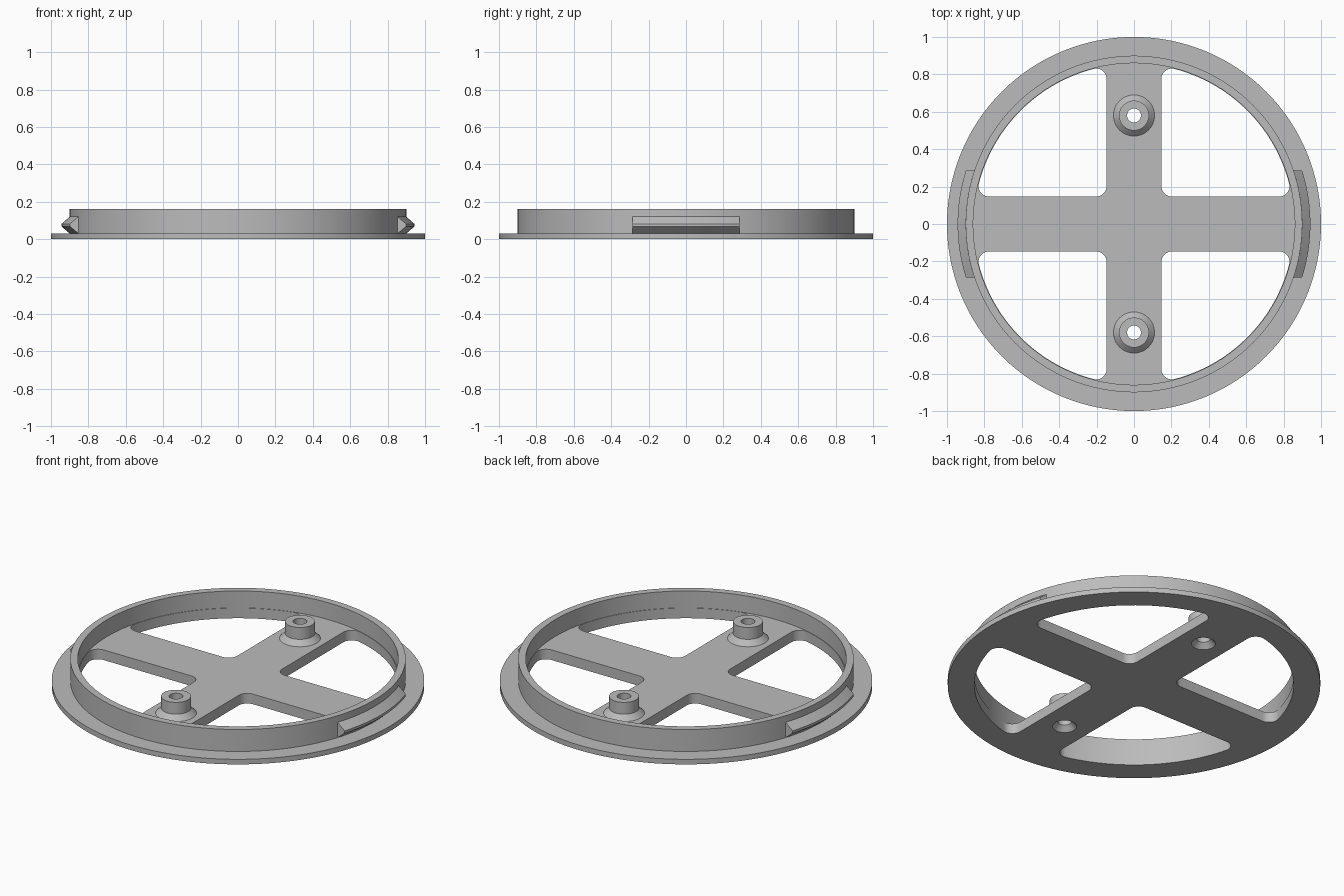
import bpy, bmesh
from math import sin, cos, asin, sqrt, atan2, pi, radians
from mathutils import Matrix, Vector

cube = bpy.data.objects.get("Cube")
if cube:
    bpy.data.objects.remove(cube)

grey = bpy.data.materials.new("light_grey")
grey.use_nodes = True
grey.diffuse_color = (0.5, 0.5, 0.5, 1)
grey.node_tree.nodes["Principled BSDF"].inputs["Base Color"].default_value = (0.5, 0.5, 0.5, 1)

BOSS_Y = 0.58      # distance of each screw boss from the centre
PLATE_TOP = 0.06   # top of the cross arms


def make_object(name, bm):
    bmesh.ops.recalc_face_normals(bm, faces=bm.faces)
    mesh = bpy.data.meshes.new(name)
    bm.to_mesh(mesh)
    bm.free()
    mesh.materials.append(grey)
    obj = bpy.data.objects.new(name, mesh)
    bpy.context.collection.objects.link(obj)
    return obj


def smooth(obj):
    bpy.ops.object.select_all(action='DESELECT')
    obj.select_set(True)
    bpy.context.view_layer.objects.active = obj
    bpy.ops.object.shade_smooth_by_angle(angle=radians(25))


def lathe(bm, profile, steps, centre=(0, 0), closed=False):
    """Revolve (radius, z) points; ends are capped unless the profile is closed."""
    rings = []
    for r, z in profile:
        rings.append([bm.verts.new((centre[0] + r * cos(2 * pi * i / steps),
                                    centre[1] + r * sin(2 * pi * i / steps), z))
                      for i in range(steps)])
    pairs = list(zip(rings, rings[1:]))
    if closed:
        pairs.append((rings[-1], rings[0]))
    else:
        bm.faces.new(rings[0])
        bm.faces.new(rings[-1])
    for a, b in pairs:
        for i in range(steps):
            j = (i + 1) % steps
            bm.faces.new((a[i], a[j], b[j], b[i]))


def arc(cx, cy, r, start, end, steps):
    angles = [start + (end - start) * i / steps for i in range(steps + 1)]
    return [(cx + r * cos(a), cy + r * sin(a)) for a in angles]


def pocket_outline(half, radius, fillet):
    """Quarter-circle window with three rounded corners."""
    near = half + fillet
    far = sqrt((radius - fillet) ** 2 - near ** 2)
    low = atan2(near, far)
    pts = arc(near, near, fillet, 1.5 * pi, pi, 8)
    pts += arc(near, far, fillet, pi, pi / 2 - low, 10)
    pts += arc(0, 0, radius, pi / 2 - low, low, 32)[1:-1]
    pts += arc(far, near, fillet, low, -pi / 2, 10)
    return pts


# Flange, raised rim and floor plate as one turned solid
bm = bmesh.new()
lathe(bm, [(1, 0), (1, 0.03), (0.9, 0.03), (0.9, 0.16),
           (0.86, 0.16), (0.86, PLATE_TOP)], 128)
body = make_object("flanged_ring_with_cross", bm)

# Cutter: four windows between the arms, plus countersunk screw holes
bm = bmesh.new()
outline = pocket_outline(0.147, 0.857, 0.055)
for k in range(4):
    turn = Matrix.Rotation(k * pi / 2, 3, 'Z')
    face = bm.faces.new([bm.verts.new(turn @ Vector((x, y, -0.1))) for x, y in outline])
    top = bmesh.ops.extrude_face_region(bm, geom=[face])
    bmesh.ops.translate(bm, vec=(0, 0, 0.22),
                        verts=[v for v in top["geom"] if isinstance(v, bmesh.types.BMVert)])
for side in (-1, 1):
    lathe(bm, [(0.065, -0.1), (0.065, 0), (0.037, 0.03), (0.037, 0.12)], 40, (0, side * BOSS_Y))
cutter = make_object("window_cutter", bm)
cutter.hide_render = True

cut = body.modifiers.new("windows", 'BOOLEAN')
cut.operation = 'DIFFERENCE'
cut.solver = 'EXACT'
cut.object = cutter
bpy.ops.object.select_all(action='DESELECT')
bpy.context.view_layer.objects.active = body
body.select_set(True)
bpy.ops.object.modifier_apply(modifier=cut.name)
bpy.data.objects.remove(cutter)
smooth(body)

# Hollow screw bosses with a flared foot
for side, label in ((-1, "front"), (1, "back")):
    bm = bmesh.new()
    lathe(bm, [(0.037, PLATE_TOP), (0.11, PLATE_TOP), (0.08, 0.09), (0.08, 0.16), (0.037, 0.16)],
          40, (0, side * BOSS_Y), closed=True)
    smooth(make_object(label + "_screw_boss", bm))

# Snap ridges on the left and right of the rim, with ends cut square to y
ridge = [(0.89, 0.03), (0.9, 0.03), (0.943, 0.068), (0.943, 0.082), (0.9, 0.12), (0.89, 0.12)]
for side, label in ((1, "left"), (-1, "right")):
    bm = bmesh.new()
    sections = []
    for i in range(25):
        y = 0.286 * (i / 12 - 1)
        sections.append([bm.verts.new((side * r * cos(asin(y / r)), y, z)) for r, z in ridge])
    n = len(ridge)
    for a, b in zip(sections, sections[1:]):
        for i in range(n):
            j = (i + 1) % n
            bm.faces.new((a[i], a[j], b[j], b[i]))
    bm.faces.new(sections[0])
    bm.faces.new(sections[-1])
    smooth(make_object(label + "_snap_ridge", bm))
